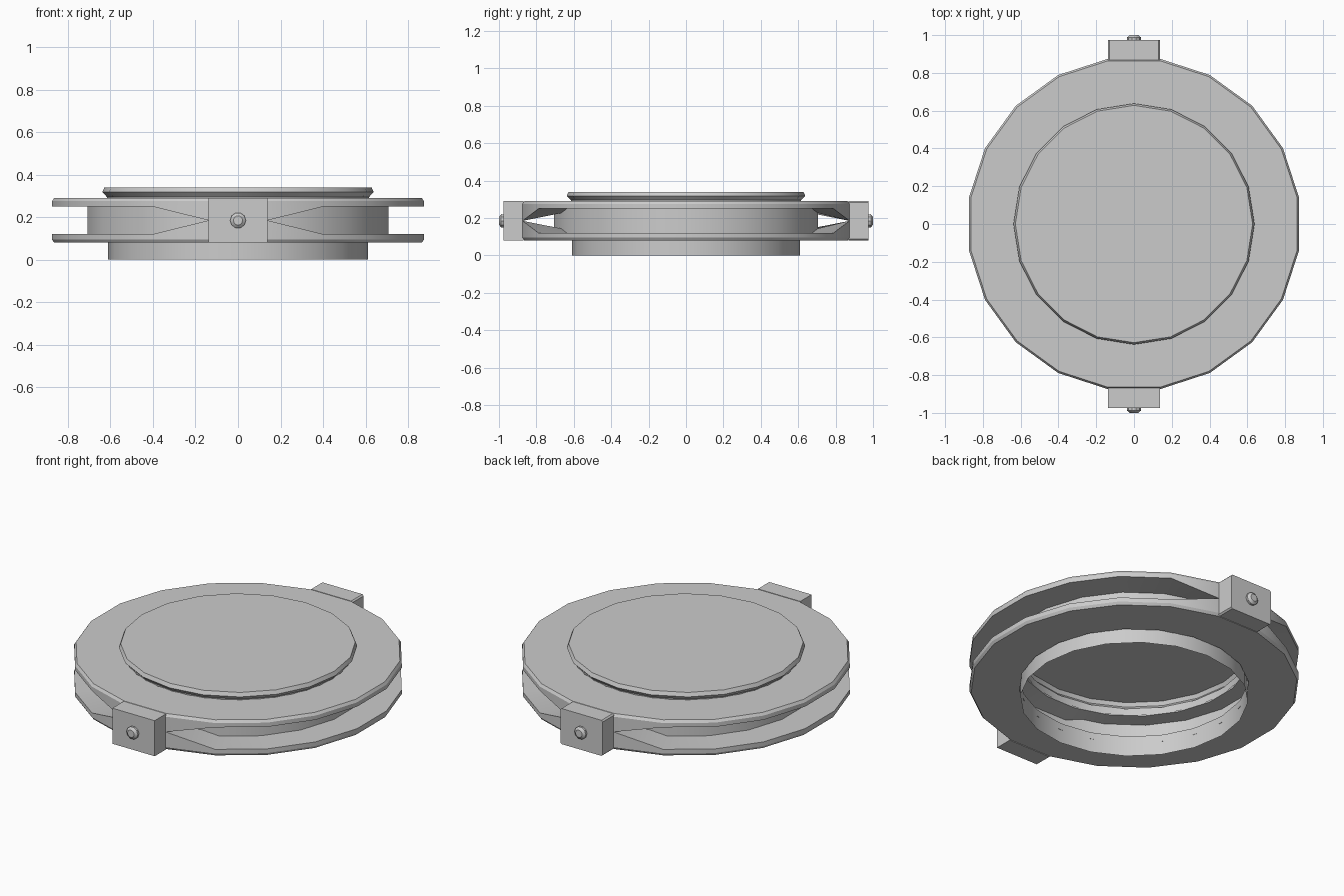
import bpy, bmesh, math

if "Cube" in bpy.data.objects:
    bpy.data.objects.remove(bpy.data.objects["Cube"])

SIDES = 20
MID = 0.185          # height of the clamp's split plane


def finish(name, bm):
    bmesh.ops.recalc_face_normals(bm, faces=bm.faces)
    mesh = bpy.data.meshes.new(name)
    bm.to_mesh(mesh)
    bm.free()
    ob = bpy.data.objects.new(name, mesh)
    bpy.context.collection.objects.link(ob)
    bpy.ops.object.select_all(action='DESELECT')
    ob.select_set(True)
    bpy.context.view_layer.objects.active = ob
    bpy.ops.object.shade_smooth_by_angle(angle=math.radians(30))
    return ob


def lathe(name, profile, phase=0.0, sides=SIDES, cap=False, closed=False, tweak=None):
    """Turn an (r, z) profile about z; tweak may move single points."""
    bm = bmesh.new()
    rings = []
    for j, (r, z) in enumerate(profile):
        ring = []
        for i in range(sides):
            a = math.radians(phase) + math.tau * i / sides
            zz = tweak(i, j, z) if tweak else z
            ring.append(bm.verts.new((r * math.cos(a), r * math.sin(a), zz)))
        rings.append(ring)
    pairs = list(zip(rings, rings[1:])) + ([(rings[-1], rings[0])] if closed else [])
    for lo, hi in pairs:
        for i in range(sides):
            k = (i + 1) % sides
            bm.faces.new((lo[i], lo[k], hi[k], hi[i]))
    if cap:
        bm.faces.new(rings[-1])
    return finish(name, bm)


# Open lower neck and the recessed band between the flanges
lathe("neck", [(0.61, 0.0), (0.61, 0.12)])
lathe("groove_band", [(0.715, 0.118), (0.715, 0.252)], phase=9)

# Raised lid with a bevelled rim
lathe("lid", [(0.612, 0.25), (0.616, 0.295), (0.638, 0.318), (0.628, 0.34)], cap=True)

# Two flanges, mirrored about the split plane; rims meet beside the lugs
LUG_VERTS = (4, 5, 14, 15)
half = [(0.615, 0.105), (0.875, 0.105), (0.885, 0.09), (0.885, 0.065), (0.615, 0.065)]
for name, s in (("upper_flange", 1), ("lower_flange", -1)):
    lathe(name, [(r, MID + s * h) for r, h in half], phase=9, closed=True,
          tweak=lambda i, j, z: MID if j == 3 and i in LUG_VERTS else z)

# Front and back lugs, each with a domed bolt
for side, s in (("front", -1), ("back", 1)):
    bm = bmesh.new()
    bmesh.ops.create_cube(bm, size=1)
    for v in bm.verts:
        v.co.x *= 0.277
        v.co.y = s * (0.922 + v.co.y * 0.106)
        v.co.z = MID + v.co.z * 0.21
    long_edges = [e for e in bm.edges if abs(e.verts[0].co.y - e.verts[1].co.y) > 0.05]
    bmesh.ops.bevel(bm, geom=long_edges, offset=0.008, segments=1, affect='EDGES')
    finish(side + "_lug", bm)

    bolt = lathe(side + "_bolt", [(0.036, 0.0), (0.037, 0.016), (0.022, 0.028)],
                 sides=10, cap=True)
    bolt.rotation_euler = (-s * math.pi / 2, 0, 0)
    bolt.location = (0, s * 0.972, MID)
